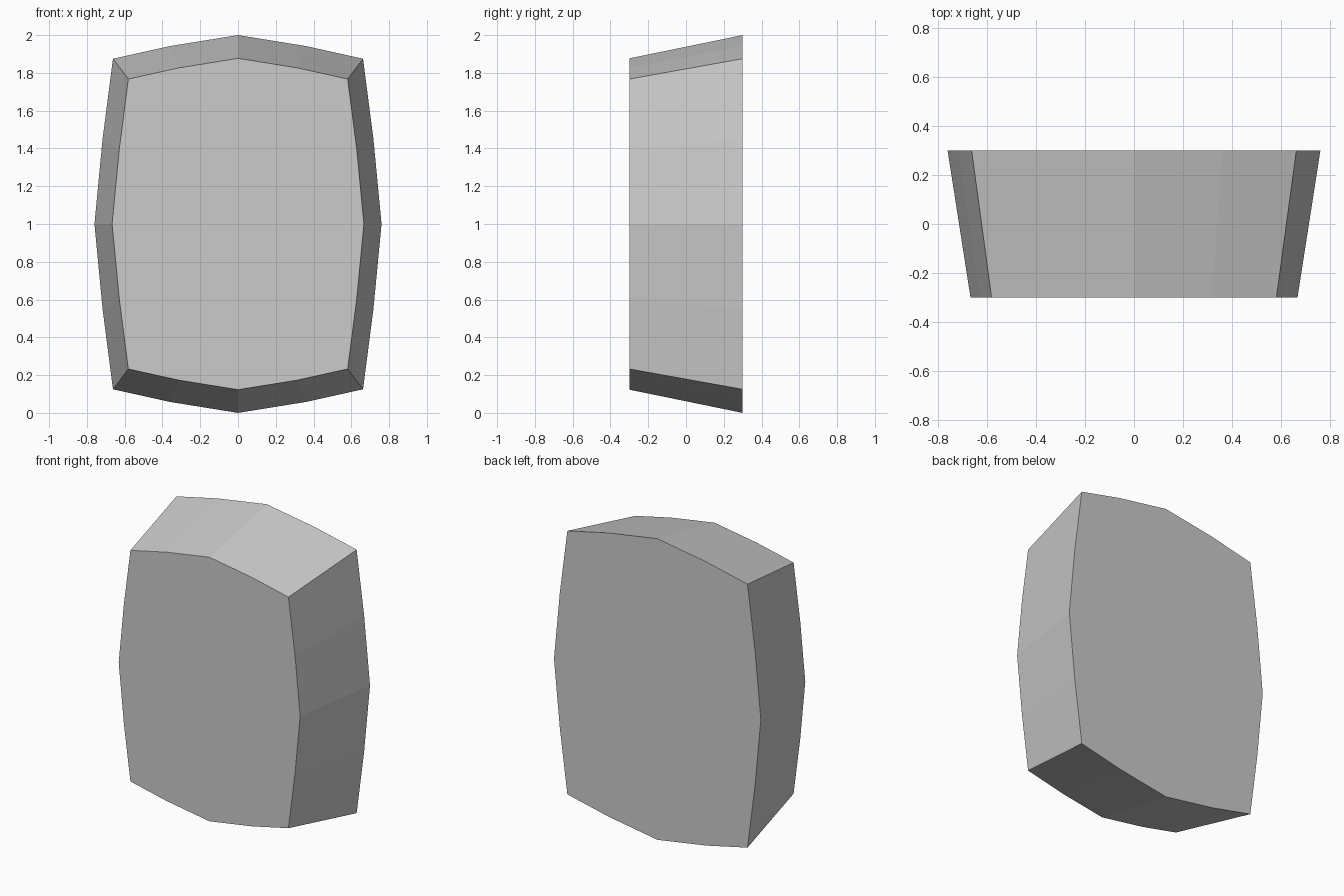
import bpy
import bmesh

cube = bpy.data.objects.get("Cube")
if cube:
    bpy.data.objects.remove(cube, do_unlink=True)

# Plain grey material
grey = bpy.data.materials.new("light_grey")
grey.use_nodes = True
colour = (0.6, 0.6, 0.6, 1.0)
grey.diffuse_color = colour
grey.node_tree.nodes["Principled BSDF"].inputs["Base Color"].default_value = colour

# Bulging outline: one quarter, mirrored all the way round
quarter = [(0.76, 0), (0.717, 0.45), (0.662, 0.875), (0.36, 0.942), (0, 1)]
half = quarter + [(-x, z) for x, z in quarter[-2::-1]]
outline = half + [(x, -z) for x, z in half[-2:0:-1]]

# Tapered block: the front outline is a smaller copy of the back one
bm = bmesh.new()
rings = [[bm.verts.new((x * s, y, 1 + z * s)) for x, z in outline]
         for y, s in ((-0.3, 0.877), (0.3, 1.0))]
front, back = rings
bm.faces.new(front)
bm.faces.new(back)
count = len(outline)
for i in range(count):
    j = (i + 1) % count
    bm.faces.new((front[i], front[j], back[j], back[i]))
bmesh.ops.recalc_face_normals(bm, faces=bm.faces)

mesh = bpy.data.meshes.new("tapered_block")
bm.to_mesh(mesh)
bm.free()
mesh.materials.append(grey)
block = bpy.data.objects.new("tapered_block", mesh)
bpy.context.collection.objects.link(block)
